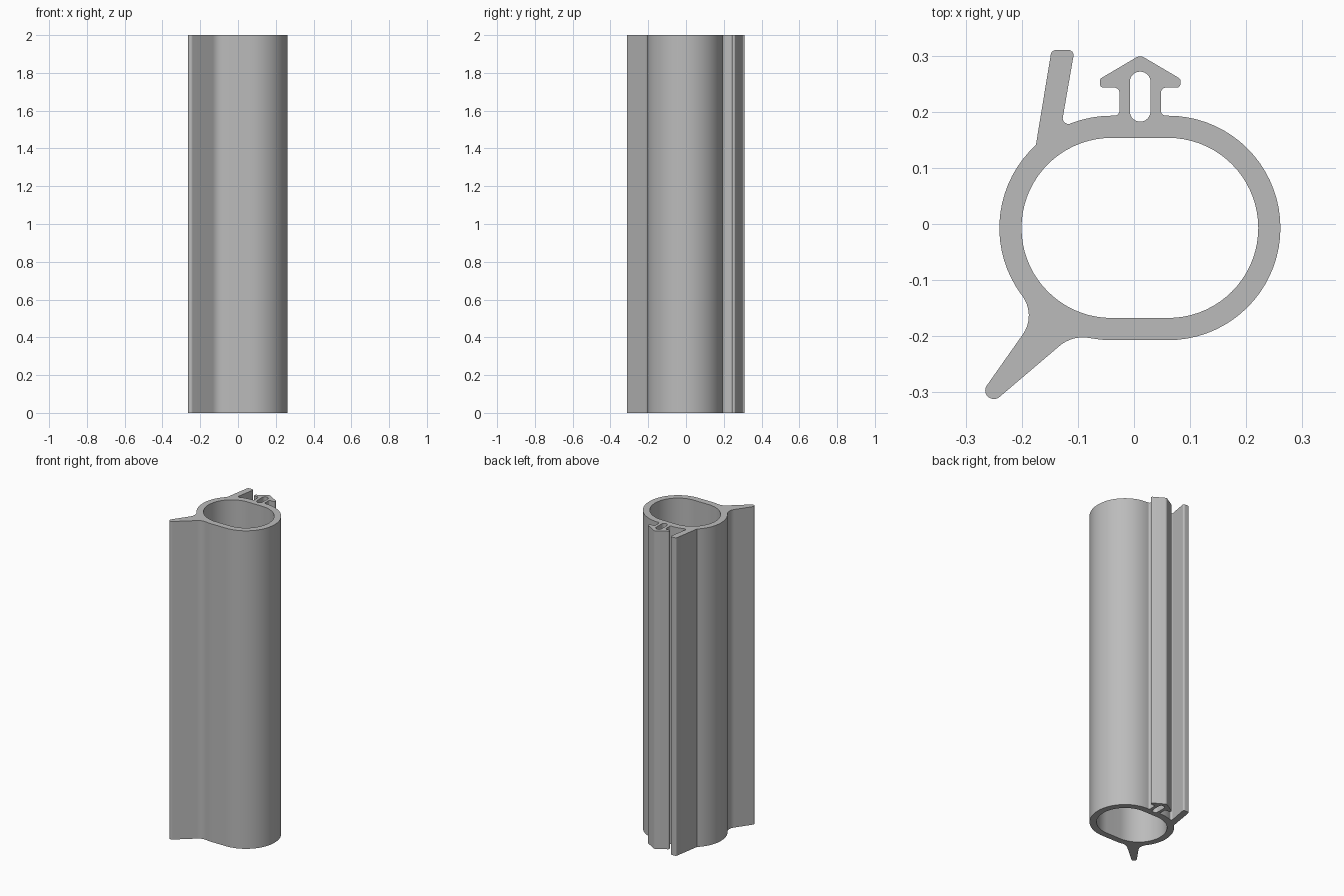
import bpy
import bmesh
from math import cos, sin, radians, acos, tan
from mathutils import Vector

cube = bpy.data.objects.get("Cube")
if cube:
    bpy.data.objects.remove(cube)

HEIGHT = 2.0
MID_Y = -0.007
LEFT_X, RIGHT_X = -0.04, 0.061
HOOK_X = 0.011


def arc(cx, cy, r, start, end, step=5):
    """Points along an arc, angles in degrees, with no corner rounding."""
    n = max(2, round(abs(end - start) / step))
    angles = [radians(start + (end - start) * i / n) for i in range(n + 1)]
    return [(cx + r * cos(a), cy + r * sin(a), 0) for a in angles]


def rounded(points, segments=8):
    """Replace each (x, y, radius) corner with a tangent fillet."""
    out = []
    for i, (x, y, r) in enumerate(points):
        p = Vector((x, y))
        if r == 0:
            out.append(p)
            continue
        a = (Vector(points[i - 1][:2]) - p).normalized()
        b = (Vector(points[(i + 1) % len(points)][:2]) - p).normalized()
        half = acos(a.dot(b)) / 2
        start, end = p + a * r / tan(half), p + b * r / tan(half)
        centre = p + (a + b).normalized() * r / sin(half)
        for k in range(segments + 1):
            d = start.lerp(end, k / segments) - centre
            out.append(centre + d.normalized() * r)
    return out


def stadium(lower, upper, r, vertical=False):
    """Closed slot shape around two end centres."""
    turn = 0 if vertical else -90
    return arc(*upper, r, turn, turn + 180) + arc(*lower, r, turn + 180, turn + 360)


# Arrow-shaped clip: right half, then mirrored to the left
half_clip = [(0.037, 0.193, 0.009), (0.037, 0.243, 0.009),
             (0.072, 0.243, 0.007), (0.072, 0.2585, 0.007)]
clip = [(HOOK_X + x, y, r) for x, y, r in half_clip]
clip.append((HOOK_X, 0.301, 0.015))
clip += [(HOOK_X - x, y, r) for x, y, r in reversed(half_clip)]

# Upright lip and slanted tapering fin
lip = [(-0.130, 0.172, 0.010), (-0.106, 0.310, 0.009),
       (-0.147, 0.310, 0.009)]
fin = [(-0.173, -0.161, 0.058), (-0.273, -0.303, 0.015),
       (-0.247, -0.3145, 0.015), (-0.110, -0.198, 0.064)]

# Outer outline, counter-clockwise around the tube
outline = arc(RIGHT_X, MID_Y, 0.2, -90, 90)
outline += clip
outline += arc(LEFT_X, MID_Y, 0.2, 90, 111)
outline += lip
outline += arc(LEFT_X, MID_Y, 0.2, 132.4, 216.9)
outline += fin
outline += arc(LEFT_X, MID_Y, 0.2, 260, 270)

# Tube bore and slot through the clip
bore = stadium((LEFT_X, MID_Y), (RIGHT_X, MID_Y), 0.1605)
slot = stadium((HOOK_X, 0.201), (HOOK_X, 0.253), 0.0185, vertical=True)

# Extrude the filled section
curve = bpy.data.curves.new("seal_section", 'CURVE')
curve.dimensions = '2D'
curve.fill_mode = 'BOTH'
curve.extrude = HEIGHT / 2
for loop in (outline, bore, slot):
    pts = rounded(loop)
    spline = curve.splines.new('POLY')
    spline.points.add(len(pts) - 1)
    for point, p in zip(spline.points, pts):
        point.co = (p.x, p.y, 0, 1)
    spline.use_cyclic_u = True

seal = bpy.data.objects.new("seal_strip", curve)
bpy.context.collection.objects.link(seal)
bpy.ops.object.select_all(action='DESELECT')
seal.select_set(True)
bpy.context.view_layer.objects.active = seal
bpy.ops.object.convert(target='MESH')
seal = bpy.context.view_layer.objects.active

# Weld caps to walls and stand the strip on the ground
bm = bmesh.new()
bm.from_mesh(seal.data)
bmesh.ops.remove_doubles(bm, verts=bm.verts, dist=0.00005)
bmesh.ops.translate(bm, verts=bm.verts, vec=(0, 0, HEIGHT / 2))
bmesh.ops.recalc_face_normals(bm, faces=bm.faces)
bm.to_mesh(seal.data)
bm.free()

# Plain grey rubber
grey = bpy.data.materials.new("grey_rubber")
grey.use_nodes = True
colour = (0.5, 0.5, 0.5, 1)
grey.diffuse_color = colour
grey.node_tree.nodes["Principled BSDF"].inputs["Base Color"].default_value = colour
seal.data.materials.clear()
seal.data.materials.append(grey)
bpy.ops.object.shade_smooth_by_angle(angle=radians(30))
